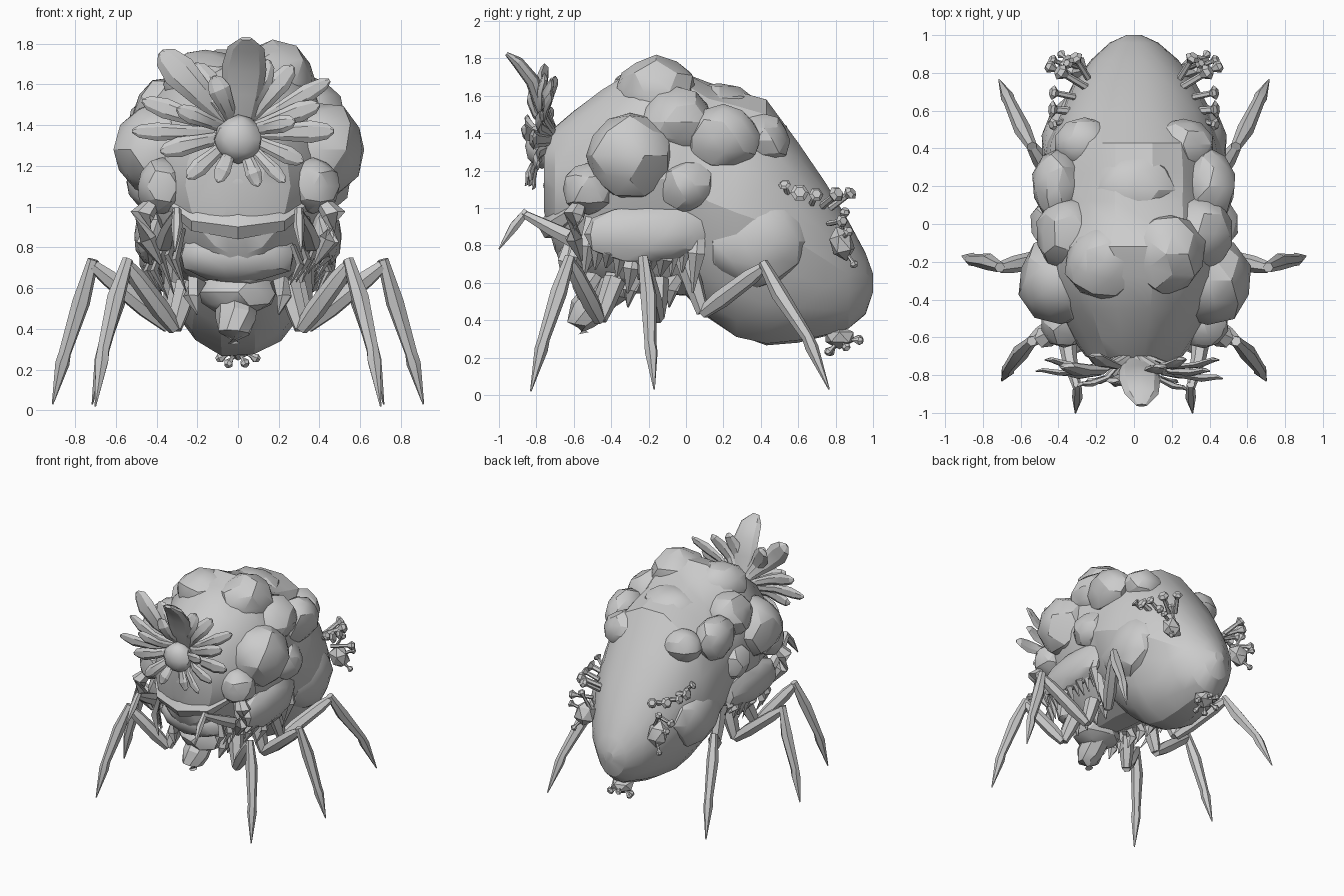
import bpy, bmesh, math, random
from mathutils import Vector, Matrix

random.seed(4)
mat = bpy.data.materials.new("pale grey")
mat.diffuse_color = (0.6, 0.6, 0.6, 1)


def finish(name, bm, angle=28):
    bmesh.ops.recalc_face_normals(bm, faces=bm.faces)
    me = bpy.data.meshes.new(name)
    bm.to_mesh(me)
    bm.free()
    me.materials.append(mat)
    for p in me.polygons:
        p.use_smooth = True
    me.set_sharp_from_angle(angle=math.radians(angle))
    ob = bpy.data.objects.new(name, me)
    bpy.context.collection.objects.link(ob)
    return ob


def bridge(bm, rings):
    n = len(rings[0])
    for a, b in zip(rings, rings[1:]):
        for i in range(n):
            j = (i + 1) % n
            bm.faces.new((a[i], a[j], b[j], b[i]))
    bm.faces.new(rings[0][::-1])
    bm.faces.new(rings[-1])


def tube(bm, pts, radii, sides=6, flat=1.0, ref=(0, 0, 1)):
    """Tapered tube along pts; flat squashes it along ref."""
    pts = [Vector(p) for p in pts]
    rings = []
    for i, p in enumerate(pts):
        d = (pts[min(i + 1, len(pts) - 1)] - pts[max(i - 1, 0)]).normalized()
        u = d.cross(Vector(ref))
        if u.length < 0.05:
            u = d.cross(Vector((1, 0, 0)))
        u.normalize()
        v = u.cross(d)
        rings.append([bm.verts.new(p + radii[i] * (u * math.cos(a) + v * math.sin(a) * flat))
                      for a in (2 * math.pi * k / sides for k in range(sides))])
    bridge(bm, rings)


def blob(bm, c, s, jitter=0.06, sub=2, tilt=0):
    m = Matrix.Translation(c) @ Matrix.Rotation(tilt, 4, 'X') @ Matrix.Diagonal((*s, 1))
    r = bmesh.ops.create_icosphere(bm, subdivisions=sub, radius=1, matrix=m)
    for v in r['verts']:
        v.co += (v.co - Vector(c)) * random.uniform(-jitter, jitter)


def mirrored(p, s):
    return (p[0] * s, p[1], p[2])


# Body: egg-shaped loft along y (y, bottom, top, half width)
stations = [(-.76, .98, 1.38, .13), (-.70, .76, 1.44, .26), (-.60, .63, 1.52, .33),
            (-.45, .56, 1.64, .42), (-.28, .54, 1.74, .49), (-.12, .54, 1.77, .50),
            (0, .52, 1.73, .48), (.12, .40, 1.67, .48), (.27, .31, 1.64, .49),
            (.43, .26, 1.58, .46), (.60, .28, 1.35, .40), (.75, .31, 1.13, .32),
            (.87, .35, .93, .23), (.96, .43, .76, .13), (1.0, .55, .65, .04)]
bm = bmesh.new()
rings = []
for k, (y, lo, hi, w) in enumerate(stations):
    ring = []
    for i in range(18):
        a = 2 * math.pi * i / 18
        c, s = math.cos(a), math.sin(a)
        narrow = 1 - 0.18 * max(0, -s)
        j = random.uniform(-.018, .018) if 0 < k < 14 else 0
        x = math.copysign(abs(c) ** .9, c) * w * narrow
        ring.append(bm.verts.new((x * (1 + j), y, (lo + hi) / 2 + s * (hi - lo) / 2 * (1 + j))))
    rings.append(ring)
bridge(bm, rings)
finish("body", bm, 22)

# Swollen lumps on back and shoulders
bm = bmesh.new()
for s in (1, -1):
    blob(bm, (.39 * s, -.30, 1.28), (.23, .24, .24))
    blob(bm, (.40 * s, .20, 1.38), (.14, .20, .17))
    blob(bm, (.42 * s, .00, 1.12), (.13, .15, .14))
    blob(bm, (.37 * s, -.52, 1.10), (.13, .14, .14))
    blob(bm, (.34 * s, -.05, 1.46), (.18, .20, .18))
    blob(bm, (.36 * s, .38, .82), (.13, .28, .24))
    blob(bm, (.42 * s, -.22, .86), (.09, .34, .16))
    blob(bm, (.26 * s, .42, 1.36), (.16, .14, .14))
blob(bm, (.17, -.16, 1.62), (.21, .22, .19))
blob(bm, (-.16, -.20, 1.60), (.21, .20, .18))
blob(bm, (0, .18, 1.52), (.24, .22, .15))
finish("back_lumps", bm, 24)

# Face: brow fold, mouth pad and hanging snout
bm = bmesh.new()
blob(bm, (0, -.56, .76), (.29, .13, .14), .04)
tube(bm, [(-.36, -.52, 1.04), (-.2, -.67, .93), (0, -.72, .90), (.2, -.67, .93), (.36, -.52, 1.04)],
     [.03, .06, .07, .06, .03], 6)
blob(bm, (0, -.66, 1.12), (.24, .10, .17), .06)
blob(bm, (0, -.44, .58), (.20, .16, .12), .06)
finish("face", bm)
bm = bmesh.new()
tube(bm, [(0, -.36, .6), (-.01, -.46, .53), (-.01, -.53, .45), (-.02, -.56, .38), (-.02, -.55, .33)],
     [.08, .10, .10, .08, .03], 8)
finish("snout", bm)

# Ragged spikes around the underside
bm = bmesh.new()
for s in (1, -1):
    for i in range(13):
        y = -.64 + i * .058
        x = (.30 + .14 * min(1, i / 4)) * s
        top = random.uniform(.78, 1.0)
        drop = random.uniform(.54, .68)
        tube(bm, [(x * .9, y + .02, top), (x * 1.02, y, (top + drop) / 2), (x * .85, y - .02, drop)],
             [.03, .045, .005], 4, .45, (1, 0, 0))
    for i in range(5):
        y = -.5 + i * .11
        tube(bm, [(.2 * s, y, .64), (.23 * s, y - .02, .56), (.2 * s, y - .03, .47)],
             [.05, .04, .005], 5)
    tube(bm, [(.40 * s, -.56, 1.04), (.47 * s, -.60, .96), (.45 * s, -.60, .84), (.38 * s, -.56, .72)],
         [.03, .06, .05, .01], 6)
finish("underside_spikes", bm)

# Three pairs of walking legs, plus raised forearms
legs = {
    "front_leg": [(.25, -.38, .62), (.31, -.46, .40), (.54, -.62, .71), (.60, -.68, .55),
                  (.66, -.76, .30), (.70, -.83, .02)],
    "middle_leg": [(.28, -.15, .62), (.34, -.15, .41), (.71, -.23, .71), (.77, -.20, .53),
                   (.85, -.19, .28), (.91, -.17, .03)],
    "rear_leg": [(.30, -.02, .78), (.33, .09, .44), (.54, .41, .68), (.59, .50, .54),
                 (.66, .65, .31), (.715, .765, .03)]}
for name, pts in legs.items():
    for s, side in ((1, "left"), (-1, "right")):
        p = [Vector(mirrored(q, s)) for q in pts]
        bm = bmesh.new()
        tube(bm, [p[0], p[0].lerp(p[1], .6), p[1]], [.06, .05, .035], 6)
        tube(bm, [p[1], p[1].lerp(p[2], .3), p[1].lerp(p[2], .8), p[2]], [.035, .05, .045, .03], 6)
        tube(bm, [p[2] + Vector((0, 0, .03)), p[3], p[4], p[4].lerp(p[5], .2), p[5]],
             [.028, .045, .032, .036, .004], 6)
        finish(f"{name}_{side}", bm)
for s, side in ((1, "left"), (-1, "right")):
    bm = bmesh.new()
    tube(bm, [mirrored(q, s) for q in [(.36, -.58, .82), (.34, -.72, .89), (.30, -.87, .97)]],
         [.05, .04, .022], 6)
    tube(bm, [mirrored(q, s) for q in [(.30, -.85, .985), (.30, -.92, .90), (.31, -1.0, .78)]],
         [.022, .028, .004], 6)
    finish(f"forearm_{side}", bm)

# Flower crown: (tip x, tip z, tip y, half width)
petals = [(-.52, 1.37, -.78, .045), (-.47, 1.52, -.72, .05), (-.38, 1.76, -.76, .085),
          (-.22, 1.70, -.70, .07), (-.12, 1.64, -.84, .055), (.15, 1.72, -.76, .06),
          (.27, 1.69, -.72, .055), (.45, 1.62, -.72, .045), (.40, 1.50, -.78, .05),
          (.47, 1.37, -.82, .055), (.32, 1.22, -.80, .045), (.23, 1.12, -.84, .035),
          (-.38, 1.27, -.80, .05), (-.25, 1.14, -.84, .045), (-.30, 1.48, -.86, .045),
          (.28, 1.42, -.88, .045), (.10, 1.10, -.82, .04), (-.10, 1.12, -.86, .04)]
bm = bmesh.new()
for x, z, y, w in petals:
    b = Vector((x * .15, -.70, 1.36 + (z - 1.36) * .15))
    t = Vector((x, y, z))
    q = [b.lerp(t, f) for f in (0, .4, .72, .92, 1)]
    q[1].y -= .05
    q[2].y -= .03
    tube(bm, q, [.025, w * .75, w, w * .7, w * .2], 6, .4, (0, -1, 0))
tube(bm, [(.01, -.72, 1.40), (.02, -.78, 1.56), (.03, -.82, 1.68), (.04, -.90, 1.78), (.04, -.96, 1.825)],
     [.06, .10, .11, .09, .03], 8, .35, (0, -1, 0))
finish("flower_petals", bm)
bm = bmesh.new()
blob(bm, (0, -.77, 1.33), (.12, .09, .12), .05)
finish("flower_centre", bm)


# Small growths on the rear flanks and tail
def sprout(bm, base, direction, length, r):
    b, d = Vector(base), Vector(direction).normalized()
    tube(bm, [b - d * .04, b + d * length * .6, b + d * length * .85, b + d * length],
         [r * .45, r * .4, r, r * .6], 6)


for s, side in ((1, "left"), (-1, "right")):
    bm = bmesh.new()
    blob(bm, (.33 * s, .83, .81), (.085, .07, .10), .1, 1, .3)
    for base, d, l, r in [((.30, .83, .88), (.5, .2, 1), .13, .03), ((.36, .84, .84), (1, .4, .5), .10, .03),
                          ((.34, .86, .76), (.6, .5, -.8), .10, .025), ((.28, .74, 1.02), (1, .6, .5), .16, .045),
                          ((.26, .80, 1.02), (.5, .8, .6), .13, .04), ((.36, .60, 1.06), (1, .1, .3), .09, .05),
                          ((.38, .54, 1.08), (.8, -.2, .7), .08, .035), ((.35, .68, 1.04), (1, .2, .4), .10, .04),
                          ((.34, .78, .92), (1, .5, .1), .14, .035)]:
        sprout(bm, mirrored(base, s), mirrored(d, s), l, r)
    finish(f"flank_growth_{side}", bm)
bm = bmesh.new()
blob(bm, (0, .82, .31), (.09, .09, .06), .1, 1)
for d in [(1, .3, -.5), (-1, .3, -.5), (.3, 1, -.1), (-.4, 1, 0), (.3, -.6, -.6), (-.4, -.5, -.6)]:
    sprout(bm, (0, .83, .30), d, .12, .025)
finish("tail_growth", bm)
